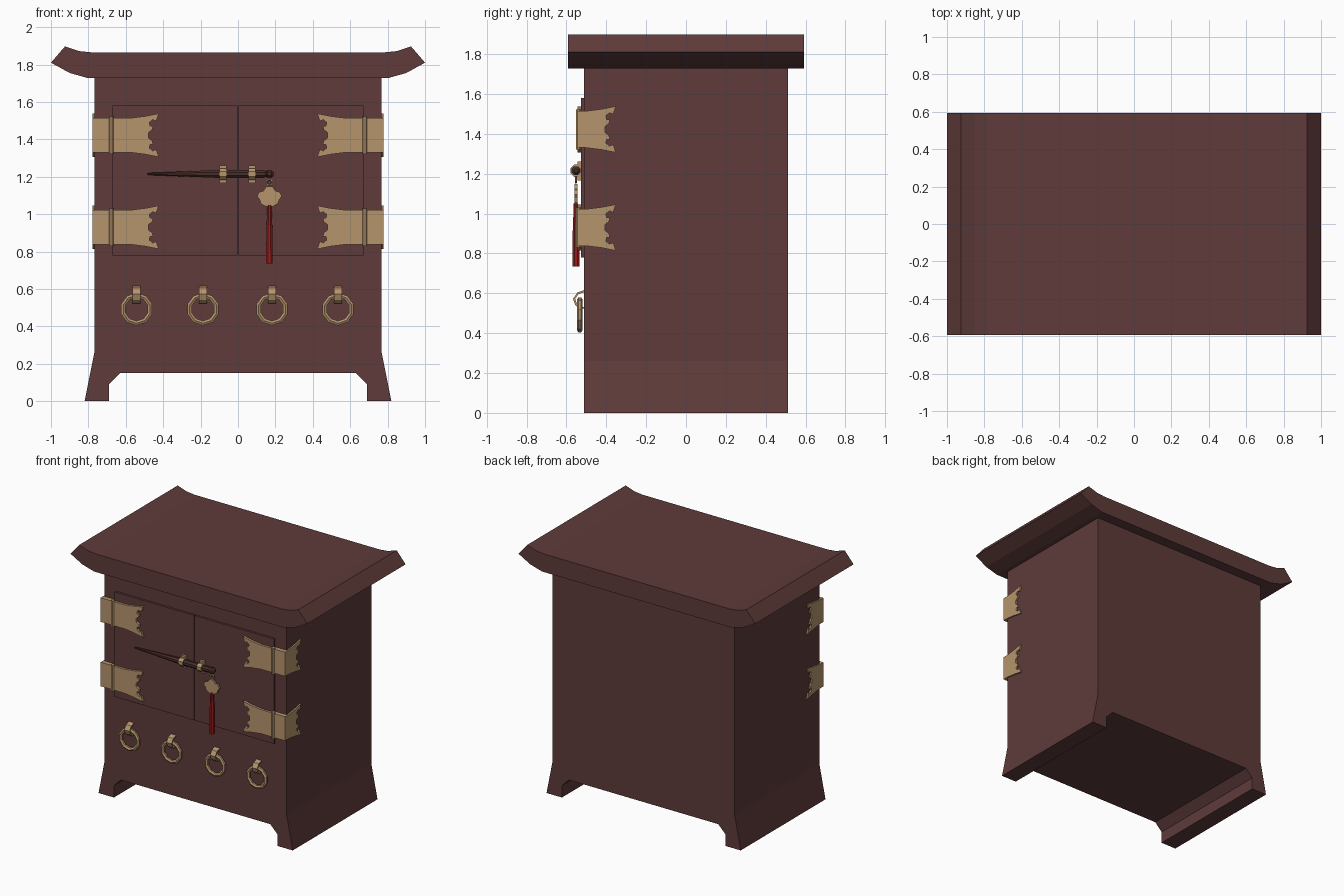
import bpy, bmesh, math
from mathutils import Vector, Matrix

if "Cube" in bpy.data.objects:
    bpy.data.objects.remove(bpy.data.objects["Cube"])


def mat(name, rgb):
    m = bpy.data.materials.new(name)
    m.diffuse_color = (*rgb, 1)
    m.use_nodes = True
    m.node_tree.nodes["Principled BSDF"].inputs["Base Color"].default_value = m.diffuse_color
    return m


WOOD = mat("dark red wood", (0.112, 0.044, 0.042))
BRASS = mat("aged brass", (0.47, 0.30, 0.155))
RED = mat("tassel red", (0.33, 0.012, 0.012))
PIN = mat("dark pin wood", (0.062, 0.026, 0.022))


def finish(name, bm, m):
    bmesh.ops.recalc_face_normals(bm, faces=bm.faces)
    me = bpy.data.meshes.new(name)
    bm.to_mesh(me)
    bm.free()
    me.materials.append(m)
    ob = bpy.data.objects.new(name, me)
    bpy.context.collection.objects.link(ob)
    return ob


def prism(name, pts, axis, a, b, m):
    """Extrude a flat outline along x or y from a to b."""
    bm = bmesh.new()
    place = (lambda u, v: (u, a, v)) if axis == "y" else (lambda u, v: (a, u, v))
    f = bm.faces.new([bm.verts.new(place(u, v)) for u, v in pts])
    r = bmesh.ops.extrude_face_region(bm, geom=[f])
    d = Vector((0, b - a, 0)) if axis == "y" else Vector((b - a, 0, 0))
    bmesh.ops.translate(bm, vec=d, verts=[v for v in r["geom"] if isinstance(v, bmesh.types.BMVert)])
    return finish(name, bm, m)


def lathe(name, prof, centre, axis, sides, m):
    """Rings of (position, radius) along x or z through centre."""
    bm = bmesh.new()
    rings = []
    for t, r in prof:
        ring = []
        for i in range(sides):
            a = 2 * math.pi * (i + 0.5) / sides
            c, s = r * math.cos(a), r * math.sin(a)
            p = (t, c, s) if axis == "x" else (c, s, t)
            ring.append(bm.verts.new(Vector(centre) + Vector(p)))
        rings.append(ring)
    for r0, r1 in zip(rings, rings[1:]):
        for i in range(sides):
            j = (i + 1) % sides
            bm.faces.new((r0[i], r0[j], r1[j], r1[i]))
    bm.faces.new(rings[0])
    bm.faces.new(rings[-1])
    return finish(name, bm, m)


def torus(name, centre, R, r, n, k, m):
    """Ring standing in the xz plane."""
    bm = bmesh.new()
    g = []
    for i in range(n):
        a = 2 * math.pi * (i + 0.5) / n
        g.append([bm.verts.new(Vector(centre) + Vector((
            (R + r * math.cos(b)) * math.cos(a), r * math.sin(b),
            (R + r * math.cos(b)) * math.sin(a))))
            for b in [2 * math.pi * (j + 0.5) / k for j in range(k)]])
    for i in range(n):
        for j in range(k):
            i2, j2 = (i + 1) % n, (j + 1) % k
            bm.faces.new((g[i][j], g[i2][j], g[i2][j2], g[i][j2]))
    return finish(name, bm, m)


def both(half):
    """Complete an outline by mirroring it in x."""
    return half + [(-u, v) for u, v in reversed(half)]


# Cabinet body with splayed feet
prism("cabinet_body", both([(0.63, 0.15), (0.69, 0.09), (0.69, 0), (0.82, 0),
                            (0.768, 0.26), (0.768, 1.75)]), "y", -0.511, 0.511, WOOD)

# Top with upturned ends
prism("cabinet_top", both([(0.80, 1.727), (0.90, 1.755), (1.0, 1.81), (0.925, 1.897),
                           (0.85, 1.872), (0.78, 1.865)]), "y", -0.593, 0.593, WOOD)

# Doors
for s, side in ((-1, "left"), (1, "right")):
    prism(side + "_door", [(s * 0.003, 0.78), (s * 0.672, 0.78), (s * 0.672, 1.58),
                           (s * 0.003, 1.58)], "y", -0.527, -0.50, WOOD)

# Hinges: ornate front plate, plate round the corner, knuckle
def hinge_outline(start, length, direction, z):
    tail = [(0, 0.092), (length - 0.15, 0.092), (length - 0.07, 0.102), (length, 0.116),
            (length - 0.013, 0.076), (length - 0.032, 0.083), (length - 0.05, 0.068),
            (length - 0.046, 0.05), (length - 0.03, 0.05), (length - 0.034, 0.03),
            (length - 0.055, 0.014)]
    pts = tail + [(u, -v) for u, v in reversed(tail)]
    return [(start + direction * u, z + v) for u, v in pts]


for s, side in ((-1, "left"), (1, "right")):
    for z, lvl in ((1.422, "upper"), (0.93, "lower")):
        n = f"{side}_{lvl}_hinge_"
        prism(n + "front", hinge_outline(s * 0.779, 0.355, -s, z), "y", -0.544, -0.505, BRASS)
        prism(n + "side", hinge_outline(-0.544, 0.192, 1, z), "x", s * 0.76, s * 0.779, BRASS)
        lathe(n + "knuckle", [(-0.1, 0.014), (0.1, 0.014)], (s * 0.678, -0.54, z), "z", 8, BRASS)

# Drawer ring handles hanging from bent straps
STRAP = [(-0.505, 0.618), (-0.545, 0.604), (-0.567, 0.572), (-0.555, 0.54), (-0.535, 0.523),
         (-0.505, 0.523), (-0.505, 0.531), (-0.532, 0.532), (-0.547, 0.546), (-0.556, 0.572),
         (-0.54, 0.595), (-0.505, 0.608)]
for i, x in enumerate((-0.542, -0.187, 0.182, 0.535)):
    torus(f"ring_handle_{i + 1}", (x, -0.533, 0.492), 0.075, 0.0145, 10, 6, BRASS)
    prism(f"ring_strap_{i + 1}", STRAP, "x", x - 0.022, x + 0.022, BRASS)

# Tapered locking pin with knob
lathe("locking_pin", [(-0.485, 0.006), (-0.08, 0.024), (0.14, 0.022), (0.155, 0.014)],
      (0, -0.552, 1.215), "x", 8, PIN)
lathe("pin_knob", [(0.15, 0.012), (0.158, 0.024), (0.178, 0.024), (0.19, 0.01)],
      (0, -0.552, 1.215), "x", 8, PIN)

# Brass staples holding the pin
for i, x in enumerate((-0.08, 0.075)):
    lathe(f"pin_staple_{i + 1}", [(-0.018, 0.034), (0.018, 0.034)], (x, -0.547, 1.214), "x", 8, BRASS)
    prism(f"staple_base_{i + 1}", [(x - 0.018, 1.166), (x + 0.018, 1.166), (x + 0.018, 1.26),
                                   (x - 0.018, 1.26)], "y", -0.545, -0.515, BRASS)

# Shell pendant, its loop and the red tassel
half = [(0.016, 1.04), (0.045, 1.055), (0.052, 1.078), (0.066, 1.095), (0.056, 1.118),
        (0.032, 1.124), (0.018, 1.147)]
prism("shell_pendant", [(0.168 + u, z) for u, z in both(half)], "y", -0.56, -0.545, BRASS)
torus("pendant_loop", (0.168, -0.552, 1.17), 0.016, 0.006, 8, 5, BRASS)
lathe("tassel", [(0.735, 0.019), (0.90, 0.018), (1.0, 0.014), (1.05, 0.012)],
      (0.168, -0.552, 0), "z", 8, RED)
